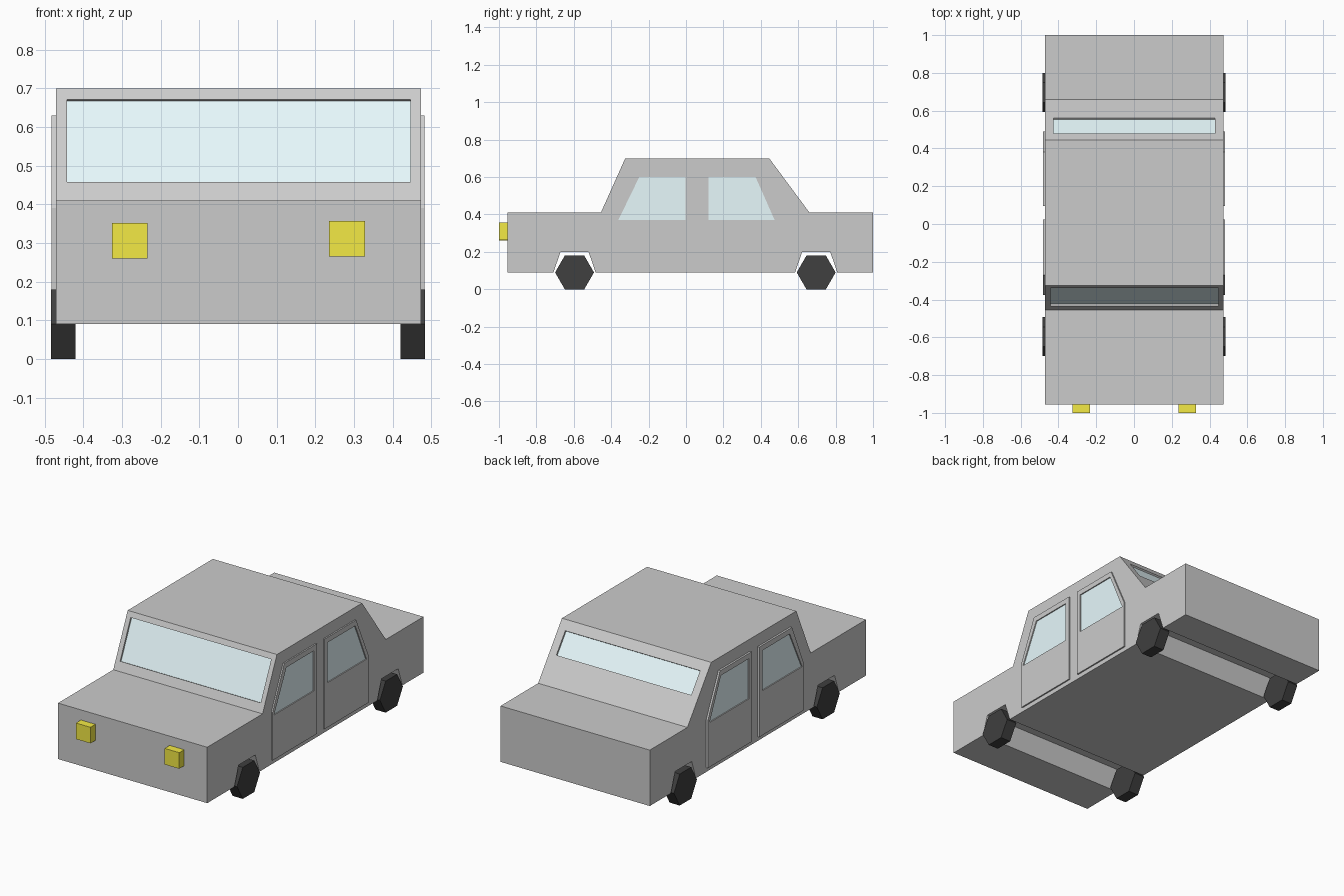
import bpy, bmesh, math
from mathutils import Vector

if "Cube" in bpy.data.objects:
    bpy.data.objects.remove(bpy.data.objects["Cube"])


def material(name, rgb):
    m = bpy.data.materials.new(name)
    m.diffuse_color = (*rgb, 1)
    m.use_nodes = True
    m.node_tree.nodes["Principled BSDF"].inputs["Base Color"].default_value = m.diffuse_color
    return m


GLASS = material("pale_glass", (0.80, 0.95, 0.98))
RUBBER = material("black_rubber", (0.05, 0.05, 0.05))
LAMP = material("yellow_lamp", (0.90, 0.82, 0.06))


def prism(name, profile, x0, x1, mat=None):
    """Extrude a (y, z) outline from x0 to x1."""
    bm = bmesh.new()
    face = bm.faces.new([bm.verts.new((x0, y, z)) for y, z in profile])
    ext = bmesh.ops.extrude_face_region(bm, geom=[face])["geom"]
    bmesh.ops.translate(bm, vec=(x1 - x0, 0, 0),
                        verts=[v for v in ext if isinstance(v, bmesh.types.BMVert)])
    bmesh.ops.recalc_face_normals(bm, faces=bm.faces)
    me = bpy.data.meshes.new(name)
    bm.to_mesh(me)
    bm.free()
    ob = bpy.data.objects.new(name, me)
    bpy.context.collection.objects.link(ob)
    if mat:
        me.materials.append(mat)
    return ob


def cut(ob, cutter):
    mod = ob.modifiers.new("cut", 'BOOLEAN')
    mod.operation, mod.solver, mod.object = 'DIFFERENCE', 'EXACT', cutter
    bpy.context.view_layer.objects.active = ob
    bpy.ops.object.modifier_apply(modifier=mod.name)
    bpy.data.objects.remove(cutter)


def arch(y):
    return [(y - 0.113, 0.09), (y - 0.075, 0.20), (y + 0.075, 0.20), (y + 0.113, 0.09)]


# Body with wheel arches running across the full width
AXLES = (-0.596, 0.696)
FRONT_SLOPE = ((-0.455, 0.41), (-0.325, 0.70))
REAR_SLOPE = ((0.66, 0.41), (0.445, 0.70))
outline = [(-0.955, 0.41), (-0.955, 0.09), *arch(AXLES[0]), *arch(AXLES[1]),
           (1.0, 0.09), (1.0, 0.41), *REAR_SLOPE, *reversed(FRONT_SLOPE)]
body = prism("body", outline, -0.471, 0.474)


# Windscreens set into the sloping ends of the cabin
def windscreen(name, slope, t0, t1, half):
    a, b = map(Vector, slope)
    d = (b - a).normalized()
    n = Vector((-d.y, d.x))
    if n.y < 0:
        n = -n
    p, q = a.lerp(b, t0), a.lerp(b, t1)
    cut(body, prism("cutter", [p + n * 0.03, q + n * 0.03, q - n * 0.011, p - n * 0.011],
                    0.002 - half, 0.002 + half))
    prism(name, [p - n * 0.010, q - n * 0.010, q - n * 0.015, p - n * 0.015],
          0.002 - half, 0.002 + half, GLASS)


windscreen("windscreen", FRONT_SLOPE, 0.165, 0.90, 0.445)
windscreen("rear_window", REAR_SLOPE, 0.465, 0.84, 0.427)

# Raised doors with window openings and glass
DOORS = {
    "front": ([(-0.375, 0.115), (-0.375, 0.39), (-0.27, 0.63), (0.025, 0.63), (0.025, 0.115)],
              [(-0.362, 0.37), (-0.25, 0.60), (-0.003, 0.60), (-0.003, 0.37)]),
    "rear": ([(0.095, 0.115), (0.095, 0.63), (0.38, 0.63), (0.49, 0.39), (0.49, 0.115)],
             [(0.12, 0.37), (0.12, 0.60), (0.372, 0.60), (0.474, 0.37)]),
}
for side, s in (("left", -1), ("right", 1)):
    for which, (panel, window) in DOORS.items():
        door = prism(f"{which}_door_{side}", panel, s * 0.465, s * 0.482)
        cut(door, prism("cutter", window, s * 0.44, s * 0.51))
        prism(f"{which}_door_glass_{side}", window, s * 0.465, s * 0.476, GLASS)

    # Six-sided wheels
    for which, y in zip(("front", "rear"), AXLES):
        hexagon = [(y + 0.104 * math.cos(k * math.pi / 3),
                    0.09 + 0.104 * math.sin(k * math.pi / 3)) for k in range(6)]
        prism(f"{which}_wheel_{side}", hexagon, s * 0.42, s * 0.484, RUBBER)

    # Square headlights
    x, z = (-0.28, 0.306) if s < 0 else (0.282, 0.311)
    prism(f"headlight_{side}", [(-1.0, z - 0.046), (-0.95, z - 0.046),
                                (-0.95, z + 0.046), (-1.0, z + 0.046)],
          x - 0.046, x + 0.046, LAMP)
